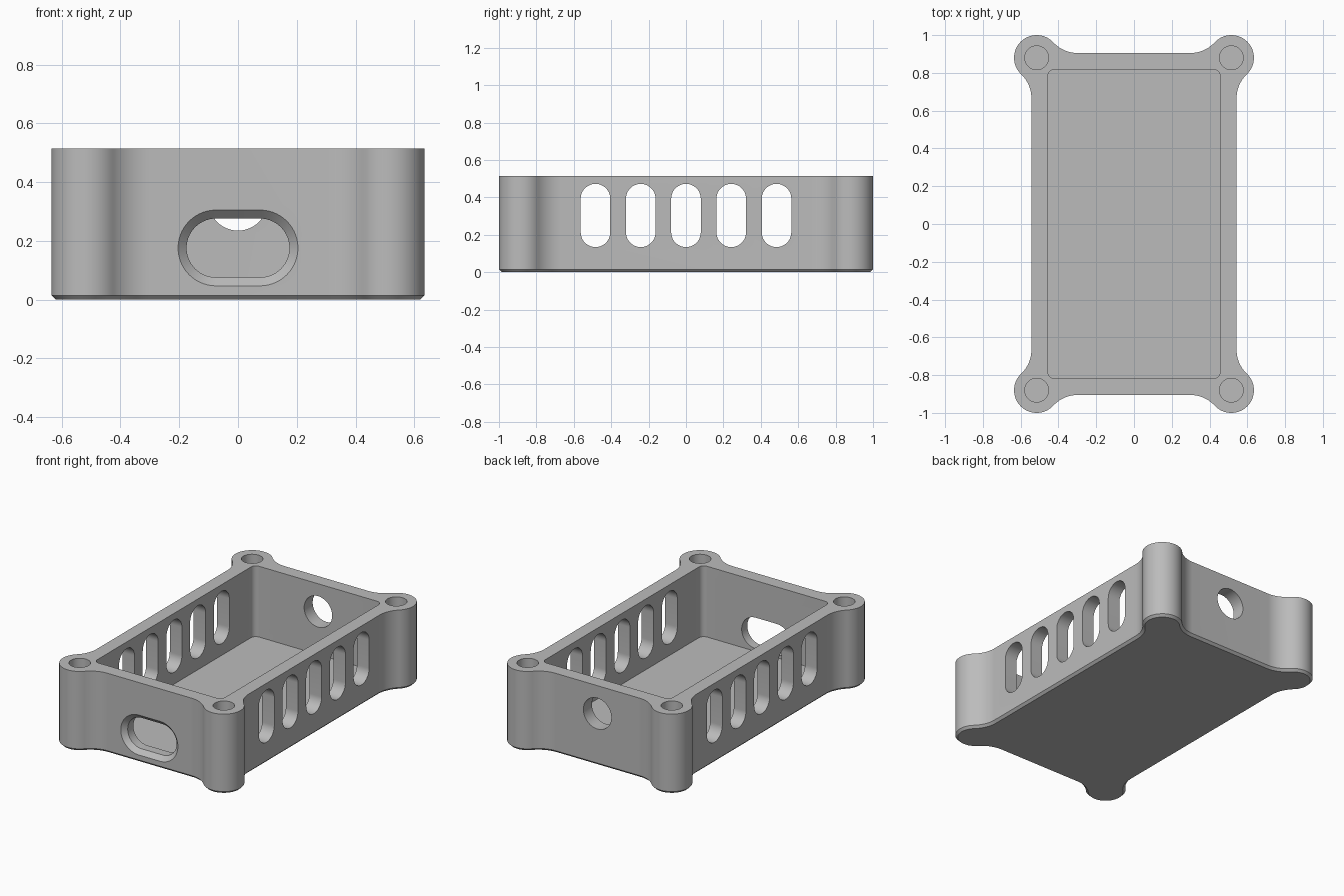
import bpy
import bmesh
from math import pi, sin, cos, atan2, sqrt

if "Cube" in bpy.data.objects:
    bpy.data.objects.remove(bpy.data.objects["Cube"])

# Main sizes
W, D, H = 0.543, 0.905, 0.515        # half width, half depth, height
WALL, FLOOR, CHAMFER = 0.087, 0.058, 0.015
BX, BY, BR = 0.515, 0.88, 0.12       # corner boss centre and radius
FILLET = 0.175                       # sweep from boss to wall

gray = bpy.data.materials.new("plain gray")
gray.use_nodes = True
color = (0.5, 0.5, 0.5, 1)
gray.diffuse_color = color
gray.node_tree.nodes["Principled BSDF"].inputs["Base Color"].default_value = color


def arc(cx, cy, r, a0, a1, n):
    angles = [a0 + (a1 - a0) * i / n for i in range(n + 1)]
    return [(cx + r * cos(a), cy + r * sin(a)) for a in angles]


def dedupe(points):
    return [p for i, p in enumerate(points)
            if sum(abs(a - b) for a, b in zip(p, points[i - 1])) > 1e-5]


def rounded(hw, hh, r, n=14):
    """Rounded rectangle; also gives slots and circles."""
    pts = []
    for k, (sx, sy) in enumerate([(1, 1), (-1, 1), (-1, -1), (1, -1)]):
        pts += arc(sx * (hw - r), sy * (hh - r), r, k * pi / 2, (k + 1) * pi / 2, n)
    return dedupe(pts)


def outline(o):
    """Case outline with four bosses, inset by o."""
    reach = BR + FILLET
    sx, ty = W + FILLET, D + FILLET
    sy = BY - sqrt(reach ** 2 - (sx - BX) ** 2)
    tx = BX - sqrt(reach ** 2 - (ty - BY) ** 2)
    s = atan2(BY - sy, BX - sx)
    t = atan2(ty - BY, tx - BX)
    q = arc(sx, sy, FILLET + o, pi, s, 14)
    q += arc(BX, BY, BR - o, s - pi, t, 36)
    q += arc(tx, ty, FILLET + o, t - pi, -pi / 2, 14)
    pts = q + [(-x, y) for x, y in reversed(q)]
    pts += [(-x, -y) for x, y in q] + [(x, -y) for x, y in reversed(q)]
    return dedupe(pts)


def loft(name, rings):
    """Solid through rings of equal point count, capped at both ends."""
    bm = bmesh.new()
    loops = [[bm.verts.new(p) for p in ring] for ring in rings]
    n = len(loops[0])
    for a, b in zip(loops, loops[1:]):
        for i in range(n):
            j = (i + 1) % n
            bm.faces.new((a[i], a[j], b[j], b[i]))
    bm.faces.new(loops[0])
    bm.faces.new(loops[-1])
    bmesh.ops.recalc_face_normals(bm, faces=bm.faces)
    mesh = bpy.data.meshes.new(name)
    bm.to_mesh(mesh)
    bm.free()
    mesh.materials.append(gray)
    obj = bpy.data.objects.new(name, mesh)
    bpy.context.collection.objects.link(obj)
    return obj


def flat(pts, z, cx=0, cy=0):
    return [(x + cx, y + cy, z) for x, y in pts]


def facing_y(pts, y, cz):
    return [(u, y, v + cz) for u, v in pts]


def facing_x(pts, x, cy, cz):
    return [(x, u + cy, v + cz) for u, v in pts]


# Case body with chamfered underside
case = loft("case_body", [flat(outline(CHAMFER), 0), flat(outline(0), CHAMFER),
                          flat(outline(0), H)])

# Open cavity
cutters = [loft("cavity", [flat(rounded(W - WALL, D - WALL, 0.035), z)
                           for z in (FLOOR, H + 0.1)])]

# Blind screw holes in the bosses
for sx in (1, -1):
    for sy in (1, -1):
        cutters.append(loft("screw_hole", [flat(rounded(0.063, 0.063, 0.063), z, sx * BX, sy * BY)
                                           for z in (FLOOR, H + 0.1)]))

# Vent slots through both side walls
for side in (1, -1):
    for i in range(-2, 3):
        slot = rounded(0.079, 0.169, 0.079)
        cutters.append(loft("vent_slot", [facing_x(slot, side * x, i * 0.242, 0.303)
                                          for x in (0.4, 0.7)]))

# Front port with a bevelled rim
EDGE, OVER = 0.029, 0.02


def port(grow):
    return rounded(0.175 + grow, 0.1 + grow, 0.1 + grow)


cutters.append(loft("front_port", [facing_y(port(EDGE + OVER), -D - OVER, 0.176),
                                   facing_y(port(0), -D + EDGE, 0.176),
                                   facing_y(port(0), -0.75, 0.176)]))

# Round cable hole in the back wall
cutters.append(loft("cable_hole", [facing_y(rounded(0.1, 0.1, 0.1), y, 0.335)
                                   for y in (0.75, 1.1)]))

# Cut everything out, then drop the cutters
bpy.context.view_layer.objects.active = case
for cutter in cutters:
    mod = case.modifiers.new("cut", "BOOLEAN")
    mod.operation = "DIFFERENCE"
    mod.solver = "EXACT"
    mod.object = cutter
    bpy.ops.object.modifier_apply(modifier=mod.name)
    bpy.data.objects.remove(cutter)

bpy.ops.object.select_all(action="DESELECT")
case.select_set(True)
bpy.ops.object.shade_smooth_by_angle(angle=pi / 6)
